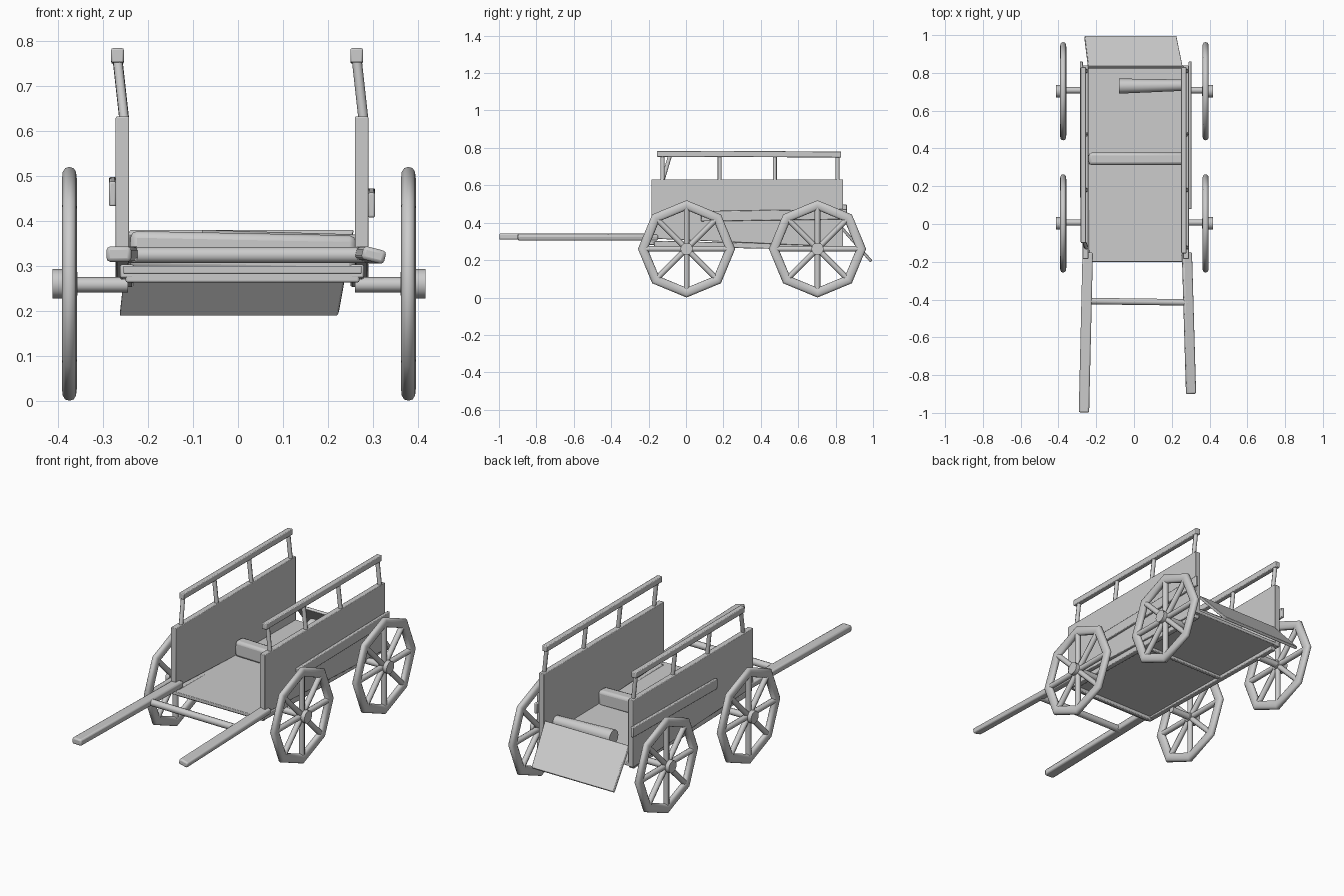
import bpy, bmesh, math
from mathutils import Vector, Matrix

cube = bpy.data.objects.get("Cube")
if cube:
    bpy.data.objects.remove(cube, do_unlink=True)

grey = bpy.data.materials.new("plain grey")
grey.use_nodes = True
grey.diffuse_color = (0.6, 0.6, 0.6, 1)
grey.node_tree.nodes["Principled BSDF"].inputs["Base Color"].default_value = (0.6, 0.6, 0.6, 1)


def finish(bm, name, bevel=0):
    bmesh.ops.recalc_face_normals(bm, faces=bm.faces)
    mesh = bpy.data.meshes.new(name)
    bm.to_mesh(mesh)
    bm.free()
    mesh.materials.append(grey)
    obj = bpy.data.objects.new(name, mesh)
    bpy.context.collection.objects.link(obj)
    if bevel:
        mod = obj.modifiers.new("soft edges", "BEVEL")
        mod.width = bevel
        mod.segments = 2
    bpy.ops.object.select_all(action="DESELECT")
    obj.select_set(True)
    bpy.context.view_layer.objects.active = obj
    bpy.ops.object.shade_smooth_by_angle(angle=math.radians(50))


def place(p, q, roll=0):
    """Matrix putting local z along the line from p to q."""
    p, q = Vector(p), Vector(q)
    rot = (q - p).to_track_quat("Z", "Y").to_matrix().to_4x4()
    return Matrix.Translation((p + q) / 2) @ rot @ Matrix.Rotation(roll, 4, "Z")


def add_tube(bm, p, q, r, sides=10, r_end=None):
    length = (Vector(q) - Vector(p)).length
    bmesh.ops.create_cone(bm, cap_ends=True, segments=sides, radius1=r,
                          radius2=r if r_end is None else r_end,
                          depth=length, matrix=place(p, q))


def tube(name, p, q, r, sides=10, r_end=None):
    bm = bmesh.new()
    add_tube(bm, p, q, r, sides, r_end)
    finish(bm, name)


def beam(name, p, q, width, height, roll=0, bevel=0.004):
    bm = bmesh.new()
    length = (Vector(q) - Vector(p)).length
    bmesh.ops.create_cube(bm, size=1, matrix=place(p, q, roll) @
                          Matrix.Diagonal((width, height, length, 1)))
    finish(bm, name, bevel)


def slab(name, corners, depth):
    """Flat board from four corners, thickened along the depth vector."""
    bm = bmesh.new()
    face = bm.faces.new([bm.verts.new(c) for c in corners])
    made = bmesh.ops.extrude_face_region(bm, geom=[face])["geom"]
    verts = [g for g in made if isinstance(g, bmesh.types.BMVert)]
    bmesh.ops.translate(bm, verts=verts, vec=depth)
    finish(bm, name, 0.003)


def soft(v):
    """Push a sine or cosine outwards for a squarer rim section."""
    return math.copysign(abs(v) ** 0.8, v)


def wheel(name, x, y, z):
    side = math.copysign(1, x)
    bm = bmesh.new()
    # Octagonal rim with a softly squared section
    rings = []
    for i in range(8):
        a = math.tau * i / 8
        ring = []
        for j in range(12):
            b = math.tau * j / 12
            r = 0.234 + 0.026 * soft(math.cos(b))
            ring.append(bm.verts.new((x + 0.0165 * soft(math.sin(b)),
                                      y + r * math.sin(a), z + r * math.cos(a))))
        rings.append(ring)
    for i in range(8):
        m, n = rings[i], rings[(i + 1) % 8]
        for j in range(12):
            k = (j + 1) % 12
            bm.faces.new((m[j], m[k], n[k], n[j]))
    # Spokes and hub
    for i in range(8):
        a = math.tau * i / 8
        add_tube(bm, (x, y, z), (x, y + 0.225 * math.sin(a), z + 0.225 * math.cos(a)), 0.015, 8)
    add_tube(bm, (x - side * 0.018, y, z), (x + side * 0.018, y, z), 0.026, 12)
    add_tube(bm, (x + side * 0.016, y, z), (x + side * 0.038, y, z), 0.033, 12)
    finish(bm, name)


# Wheels and stub axles
for x, inner, word in ((0.379, 0.26, "left"), (-0.375, -0.245, "right")):
    for y, end in ((0.003, "front"), (0.703, "rear")):
        wheel(f"{end}_{word}_wheel", x, y, 0.26)
        tube(f"{end}_{word}_axle", (inner, y + 0.005, 0.258), (x, y + 0.005, 0.258), 0.017)

# Side panels, outer boards, handrails and leaning posts
for x, word, board_z, start, rail_start in ((0.275, "left", 0.44, 0.08, -0.155),
                                            (-0.257, "right", 0.465, 0.14, -0.1)):
    side = math.copysign(1, x)
    slab(f"{word}_side_panel",
         [(x - 0.015, -0.185, 0.315), (x - 0.015, 0.84, 0.27),
          (x - 0.015, 0.84, 0.632), (x - 0.015, -0.185, 0.632)], (0.03, 0, 0))
    bx = x + side * 0.022
    beam(f"{word}_outer_board", (bx, start, board_z - 0.005), (bx, 0.86, board_z + 0.005), 0.016, 0.055)
    top = x - 0.011
    beam(f"{word}_handrail", (top, rail_start, 0.768), (top, 0.83, 0.765), 0.028, 0.032)
    for i, y in enumerate((-0.125, 0.18, 0.475, 0.81)):
        tube(f"{word}_rail_post_{i + 1}", (x + 0.004, y, 0.625),
             (top, max(y, rail_start + 0.015), 0.76), 0.011, 8)
    rail_x = x - side * 0.01
    beam(f"{word}_frame_rail", (rail_x, -0.17, 0.288), (rail_x, 0.82, 0.268), 0.03, 0.03)

# Floor and its cross members
slab("floor", [(-0.255, -0.2, 0.30), (0.275, -0.2, 0.30),
               (0.27, 0.84, 0.29), (-0.25, 0.84, 0.29)], (0, 0, -0.018))
for i, y in enumerate((-0.16, 0.4)):
    beam(f"floor_cross_member_{i + 1}", (-0.25, y, 0.278), (0.27, y, 0.278), 0.02, 0.03)

# Sloping tailgate
slab("tailgate", [(-0.24, 0.835, 0.381), (0.258, 0.835, 0.381),
                  (0.225, 0.997, 0.198), (-0.26, 0.997, 0.198)], (-0.004, -0.012, -0.01))

# Seat bench and rear bar
beam("bench", (-0.24, 0.345, 0.335), (0.262, 0.345, 0.325), 0.065, 0.085, 0, 0.015)
tube("rear_bar", (-0.08, 0.73, 0.34), (0.262, 0.735, 0.34), 0.04, 12, 0.03)

# Pulling shafts and the bar between them
beam("right_shaft", (-0.265, -0.998, 0.326), (-0.245, -0.15, 0.326), 0.055, 0.034, 0, 0.008)
beam("left_shaft", (0.302, -0.9, 0.324), (0.28, -0.15, 0.324), 0.052, 0.03, 0.25, 0.008)
tube("shaft_crossbar", (-0.245, -0.408, 0.324), (0.285, -0.415, 0.324), 0.018)
